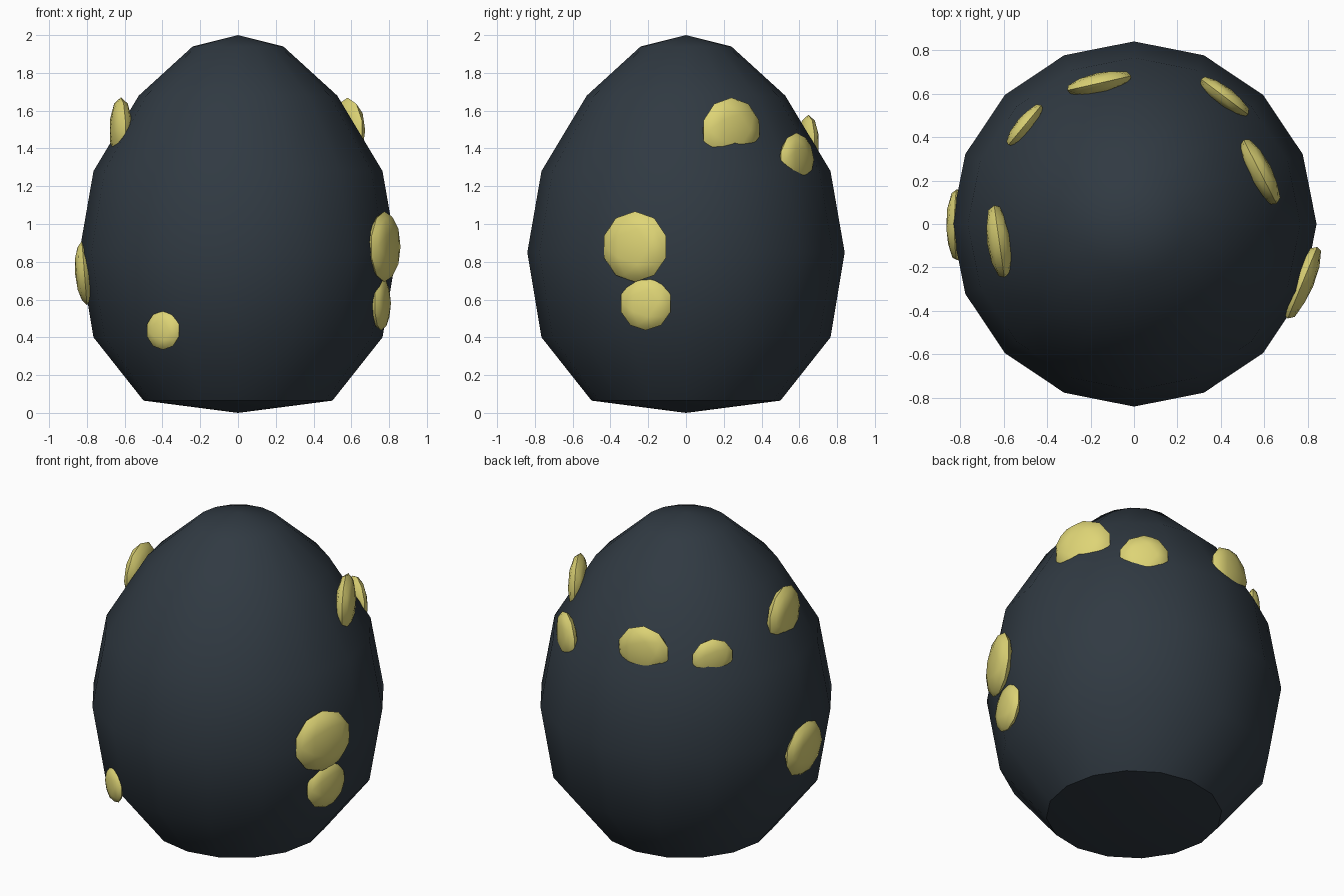
import bpy, bmesh, math
from mathutils import Matrix, Vector

cube = bpy.data.objects.get("Cube")
if cube:
    bpy.data.objects.remove(cube, do_unlink=True)


def make_material(name, color):
    mat = bpy.data.materials.new(name)
    mat.use_nodes = True
    mat.diffuse_color = color
    mat.node_tree.nodes["Principled BSDF"].inputs["Base Color"].default_value = color
    return mat


def add_object(name, bm, mat):
    bmesh.ops.recalc_face_normals(bm, faces=bm.faces)
    mesh = bpy.data.meshes.new(name)
    bm.to_mesh(mesh)
    bm.free()
    mesh.materials.append(mat)
    obj = bpy.data.objects.new(name, mesh)
    bpy.context.collection.objects.link(obj)
    bpy.ops.object.select_all(action="DESELECT")
    obj.select_set(True)
    bpy.context.view_layer.objects.active = obj
    bpy.ops.object.shade_smooth_by_angle(angle=math.radians(35))
    return obj


slate = make_material("dark_slate", (0.03, 0.042, 0.055, 1))
gold = make_material("pale_gold", (0.73, 0.66, 0.18, 1))

# Egg shell: a profile of (radius, height) spun into sixteen sides
profile = [(0, 0), (0.5, 0.065), (0.765, 0.4), (0.84, 0.85),
           (0.765, 1.28), (0.525, 1.68), (0.24, 1.94), (0, 2)]
bm = bmesh.new()
points = [bm.verts.new((r, 0, z)) for r, z in profile]
edges = [bm.edges.new(pair) for pair in zip(points, points[1:])]
bmesh.ops.spin(bm, geom=points + edges, axis=(0, 0, 1), cent=(0, 0, 0),
               angle=math.tau, steps=16)
bmesh.ops.remove_doubles(bm, verts=bm.verts, dist=0.001)
add_object("egg_shell", bm, slate)


# Spots: flattened low-poly spheres, half sunk in the shell
def add_spot(name, center, facing, radius, half_depth):
    normal = Vector(facing).normalized()
    side = Vector((0, 0, 1)).cross(normal).normalized()
    up = normal.cross(side)
    turn = Matrix((side, up, normal)).transposed().to_4x4()
    size = Matrix.Diagonal((radius, radius, half_depth, 1))
    bm = bmesh.new()
    bmesh.ops.create_icosphere(bm, subdivisions=2, radius=1,
                               matrix=Matrix.Translation(center) @ turn @ size)
    add_object(name, bm, gold)


spots = [
    ("left_large_spot", (0.775, -0.27, 0.88), (0.92, -0.38, 0), 0.187, 0.052),
    ("left_low_spot", (0.757, -0.213, 0.58), (0.97, -0.24, 0), 0.143, 0.042),
    ("left_upper_spot", (0.58, 0.24, 1.495), (0.89, 0.46, 0), 0.174, 0.055),
    ("back_left_spot", (0.417, 0.585, 1.34), (0.6, 0.8, 0), 0.143, 0.045),
    ("back_spot", (-0.16, 0.648, 1.42), (-0.22, 0.97, 0), 0.158, 0.048),
    ("back_right_spot", (-0.502, 0.455, 1.39), (-0.77, 0.64, 0), 0.125, 0.04),
    ("right_upper_spot", (-0.62, -0.08, 1.495), (-0.99, -0.14, 0), 0.176, 0.057),
    ("right_middle_spot", (-0.813, -0.003, 0.74), (-1, 0, -0.08), 0.17, 0.05),
    ("front_right_spot", (-0.397, -0.66, 0.437), (-0.5, -0.86, 0), 0.103, 0.032),
]
for spot in spots:
    add_spot(*spot)
